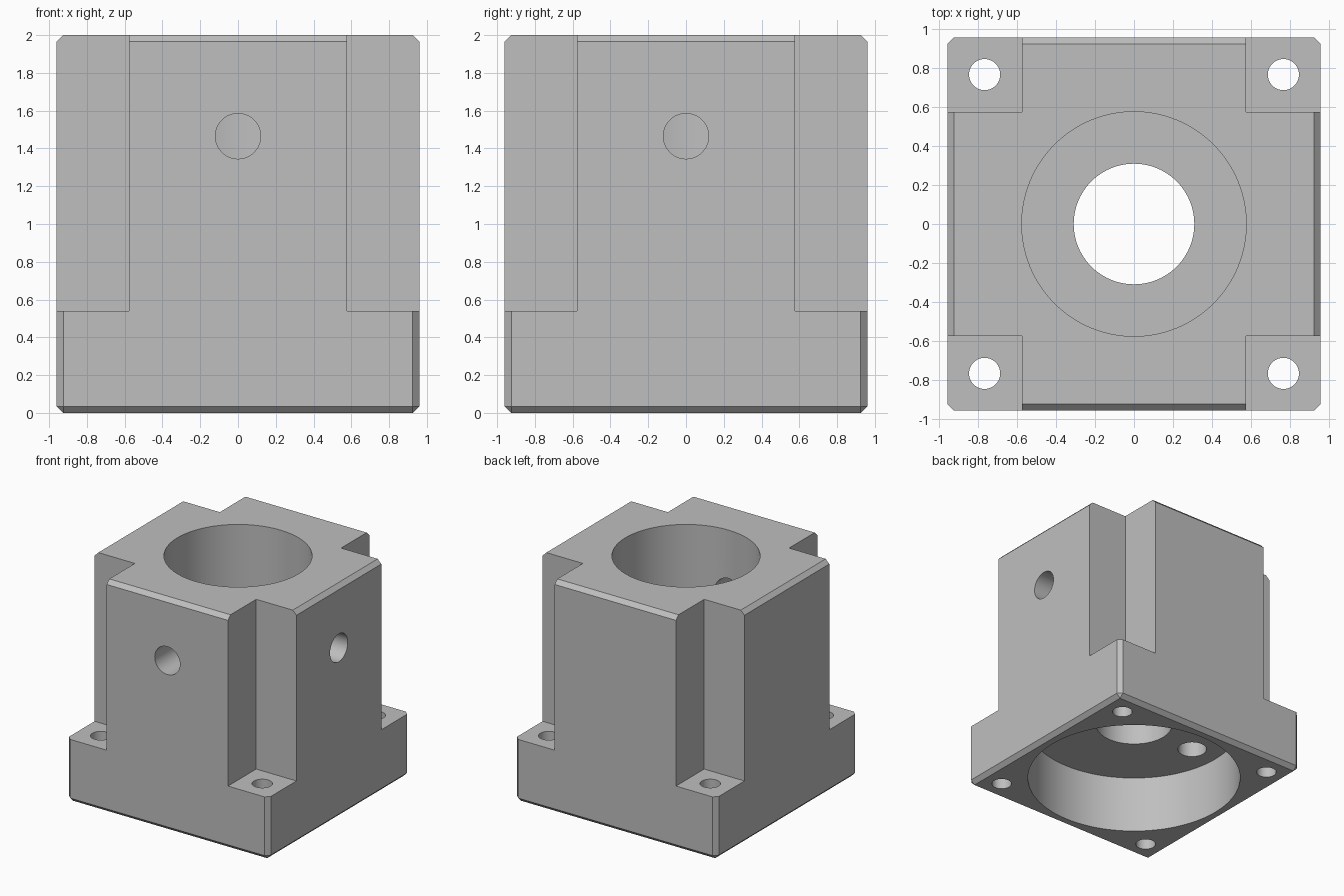
import bpy
import bmesh
import math
from mathutils import Matrix, Vector

default = bpy.data.objects.get("Cube")
if default:
    bpy.data.objects.remove(default, do_unlink=True)

HALF = 0.96       # half width of the block
TOP = 2.0         # total height
ARM = 0.577       # half width of the arms, also the upper bore radius
FLANGE = 0.54     # flange thickness
CHAMFER = 0.035
BOLT = 0.768      # bolt hole offset from the axes
WEB_LOW, WEB_HIGH = 0.5, 0.92   # web between the two bores
PORT_Z = 1.465    # height of the side ports
PAST = 0.1        # cutter overshoot

steel = bpy.data.materials.new("light grey metal")
steel.use_nodes = True
grey = (0.52, 0.52, 0.52, 1)
steel.diffuse_color = grey
steel.node_tree.nodes["Principled BSDF"].inputs["Base Color"].default_value = grey


def make_object(name, bm):
    mesh = bpy.data.meshes.new(name)
    bm.normal_update()
    bm.to_mesh(mesh)
    bm.free()
    obj = bpy.data.objects.new(name, mesh)
    bpy.context.collection.objects.link(obj)
    mesh.materials.append(steel)
    return obj


def box(name, low, high, chamfer=0):
    low, high = Vector(low), Vector(high)
    bm = bmesh.new()
    bmesh.ops.create_cube(bm, size=1, matrix=Matrix.Translation((low + high) / 2)
                          @ Matrix.Diagonal((*(high - low), 1)))
    if chamfer:
        bmesh.ops.bevel(bm, geom=bm.edges[:], offset=chamfer, segments=1,
                        affect='EDGES')
    return make_object(name, bm)


def cylinder(name, start, end, radius, sides=96):
    start, end = Vector(start), Vector(end)
    axis = end - start
    turn = axis.to_track_quat('Z', 'Y').to_matrix().to_4x4()
    bm = bmesh.new()
    bmesh.ops.create_cone(bm, cap_ends=True, segments=sides, radius1=radius,
                          radius2=radius, depth=axis.length,
                          matrix=Matrix.Translation((start + end) / 2) @ turn)
    return make_object(name, bm)


# Chamfered block
housing = box("bearing_housing", (-HALF, -HALF, 0), (HALF, HALF, TOP), CHAMFER)

# Corner notches and bolt holes
cutters = []
for sx in (-1, 1):
    for sy in (-1, 1):
        near = (sx * ARM, sy * ARM)
        far = (sx * (HALF + PAST), sy * (HALF + PAST))
        low = [min(a, b) for a, b in zip(near, far)] + [FLANGE]
        high = [max(a, b) for a, b in zip(near, far)] + [TOP + PAST]
        cutters.append(box("corner_notch_cutter", low, high))
        cutters.append(cylinder("bolt_hole_cutter", (sx * BOLT, sy * BOLT, -PAST),
                                (sx * BOLT, sy * BOLT, FLANGE + PAST), 0.08, 48))

# Stepped bore along the axis
cutters += [
    cylinder("lower_bore_cutter", (0, 0, -PAST), (0, 0, WEB_LOW), 0.867, 128),
    cylinder("upper_bore_cutter", (0, 0, WEB_HIGH), (0, 0, TOP + PAST), ARM, 128),
    cylinder("shaft_hole_cutter", (0, 0, WEB_LOW - PAST), (0, 0, WEB_HIGH + PAST), 0.31),
]

# Side ports into the upper bore, and a blind hole in the web
cutters += [
    cylinder("front_port_cutter", (0, -HALF - PAST, PORT_Z), (0, -0.3, PORT_Z), 0.12, 64),
    cylinder("side_port_cutter", (HALF + PAST, 0, PORT_Z), (0.3, 0, PORT_Z), 0.12, 64),
    cylinder("blind_hole_cutter", (-0.62, 0, WEB_LOW - PAST), (-0.62, 0, 0.8), 0.117, 64),
]

# Cut everything out of the block
bpy.ops.object.select_all(action='DESELECT')
bpy.context.view_layer.objects.active = housing
housing.select_set(True)
for cutter in cutters:
    cutter.hide_render = True
    cut = housing.modifiers.new("cut", 'BOOLEAN')
    cut.operation = 'DIFFERENCE'
    cut.solver = 'EXACT'
    cut.object = cutter
    bpy.ops.object.modifier_apply(modifier=cut.name)
    bpy.data.objects.remove(cutter, do_unlink=True)

bpy.ops.object.shade_smooth_by_angle(angle=math.radians(30))
